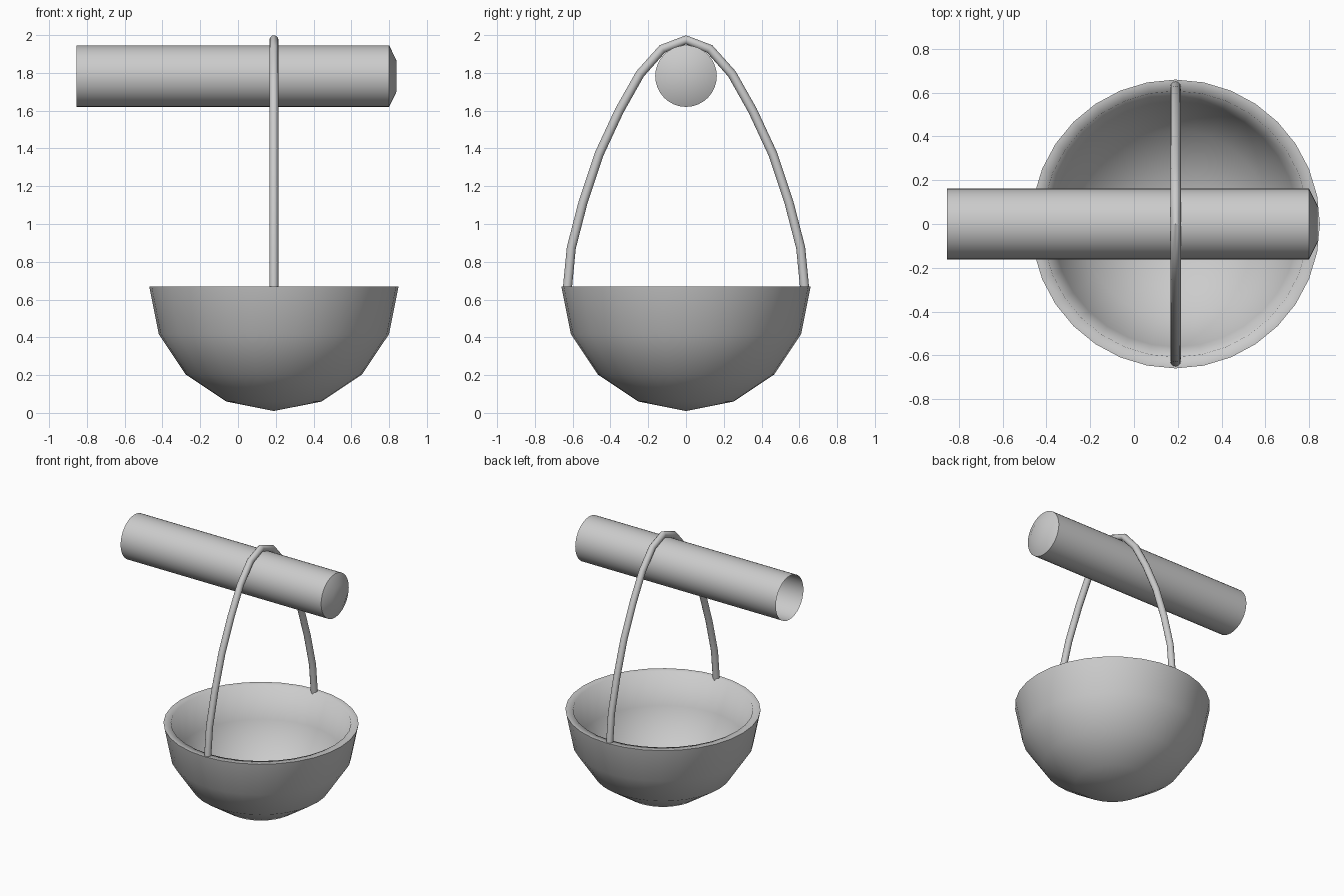
import bpy, bmesh
from math import sin, cos, pi, radians
from mathutils import Vector

if "Cube" in bpy.data.objects:
    bpy.data.objects.remove(bpy.data.objects["Cube"])

CX = 0.19  # hanging axis of the basket


def finish(bm, name, angle=None):
    bmesh.ops.remove_doubles(bm, verts=bm.verts, dist=1e-5)
    me = bpy.data.meshes.new(name)
    for f in bm.faces:
        f.smooth = True
    bm.to_mesh(me)
    bm.free()
    ob = bpy.data.objects.new(name, me)
    bpy.context.collection.objects.link(ob)
    if angle:
        bpy.context.view_layer.objects.active = ob
        ob.select_set(True)
        bpy.ops.object.shade_smooth_by_angle(angle=radians(angle))
        ob.select_set(False)
    return ob


def lathe(profile, place, n=32):
    """Revolve (radius, height) points; place maps (a, b, h) to space."""
    bm = bmesh.new()
    rings = []
    for r, h in profile:
        if r == 0:
            rings.append([bm.verts.new(place(0, 0, h))] * n)
        else:
            rings.append([bm.verts.new(place(r * cos(2 * pi * i / n), r * sin(2 * pi * i / n), h))
                          for i in range(n)])
    for lo, hi in zip(rings, rings[1:]):
        for i in range(n):
            j = (i + 1) % n
            bm.faces.new(list(dict.fromkeys((lo[i], lo[j], hi[j], hi[i]))))
    return bm


# Bowl: thick half sphere, crisp outer rim, soft inner rim
RIM_Z, R_OUT, R_IN = 0.67, 0.66, 0.608
arc = [radians(22.5 * k) for k in range(5)]
outer = [(R_OUT * sin(a), RIM_Z - R_OUT * cos(a)) for a in arc]
inner = [(R_IN * sin(a), RIM_Z - R_IN * cos(a)) for a in reversed(arc)]
bm = lathe(outer + inner, lambda a, b, h: (CX + a, b, h))
for e in bm.edges:
    if all(abs(v.co.z - RIM_Z) < 1e-4 and (v.co - Vector((CX, 0, RIM_Z))).length > 0.64
           for v in e.verts):
        e.smooth = False
finish(bm, "bowl")

# Branch: tube open at the left end, shallow tapered cap at the right end
bm = lathe([(0.163, -0.855), (0.163, 0.80), (0.085, 0.838), (0, 0.838)],
           lambda a, b, h: (h, a, 1.783 + b))
finish(bm, "branch", 35)

# Handle: thin rod swept along a tall arch over the branch
half = [(0.63, 0.64), (0.607, 0.875), (0.545, 1.115), (0.46, 1.37),
        (0.353, 1.60), (0.243, 1.795), (0.125, 1.927)]
path = [Vector((0, y, z)) for y, z in half + [(0, 1.975)] + [(-y, z) for y, z in reversed(half)]]
bm = bmesh.new()
rings, SIDES, R = [], 12, 0.024
for i, p in enumerate(path):
    t = (path[min(i + 1, len(path) - 1)] - path[max(i - 1, 0)]).normalized()
    side = Vector((1, 0, 0))
    up = t.cross(side)
    rings.append([bm.verts.new(Vector((CX, 0, 0)) + p
                               + R * (cos(2 * pi * k / SIDES) * side + sin(2 * pi * k / SIDES) * up))
                  for k in range(SIDES)])
for a, b in zip(rings, rings[1:]):
    for k in range(SIDES):
        j = (k + 1) % SIDES
        bm.faces.new((a[k], a[j], b[j], b[k]))
bm.faces.new(list(reversed(rings[0])))
bm.faces.new(rings[-1])
bmesh.ops.recalc_face_normals(bm, faces=bm.faces)
finish(bm, "handle", 40)
